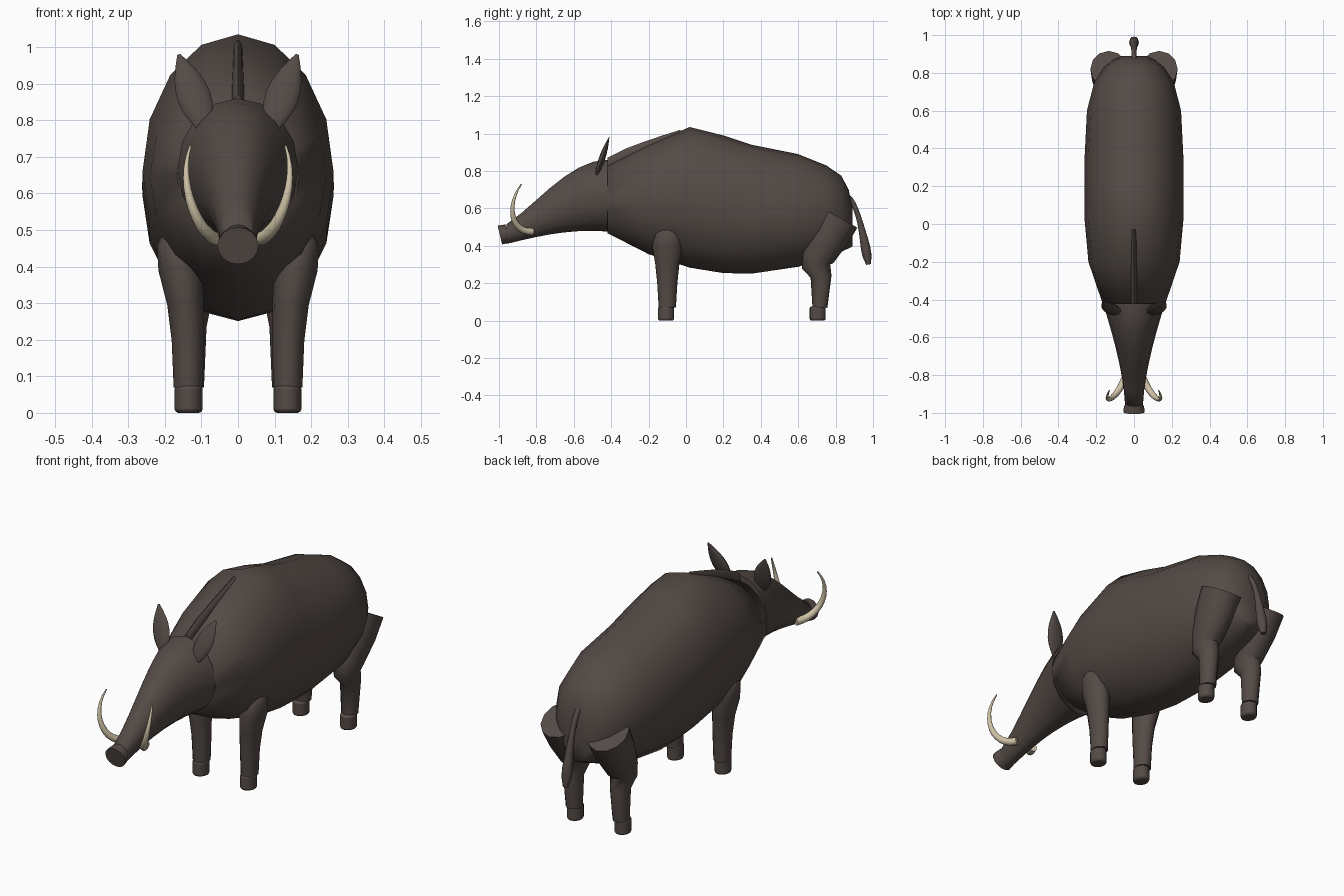
import bpy, bmesh, math
from mathutils import Vector
from mathutils.geometry import interpolate_bezier

startup_cube = bpy.data.objects.get("Cube")
if startup_cube:
    bpy.data.objects.remove(startup_cube, do_unlink=True)


def material(name, red, green, blue):
    mat = bpy.data.materials.new(name)
    mat.use_nodes = True
    colour = (red, green, blue, 1)
    mat.diffuse_color = colour
    mat.node_tree.nodes["Principled BSDF"].inputs["Base Color"].default_value = colour
    return mat


hide = material("dark brown hide", .088, .069, .061)
ivory = material("ivory", .62, .54, .38)


def fractions(steps):
    return [step / steps for step in range(steps + 1)]


def smooth(obj, angle):
    bpy.ops.object.select_all(action="DESELECT")
    obj.select_set(True)
    bpy.context.view_layer.objects.active = obj
    bpy.ops.object.shade_smooth_by_angle(angle=math.radians(angle))


def loft(name, rings, mat, sides, angle):
    """Skin a list of (centre, across, along) elliptical rings and cap both ends."""
    bm = bmesh.new()
    loops = []
    for centre, across, along in rings:
        turns = [math.tau * side / sides for side in range(sides)]
        loops.append([bm.verts.new(centre + across * math.cos(turn) + along * math.sin(turn))
                      for turn in turns])
    for lower, upper in zip(loops, loops[1:]):
        for side in range(sides):
            previous = side - 1
            bm.faces.new((lower[previous], lower[side], upper[side], upper[previous]))
    bm.faces.new(loops[0])
    bm.faces.new(loops[-1])
    bmesh.ops.recalc_face_normals(bm, faces=bm.faces)
    mesh = bpy.data.meshes.new(name)
    bm.to_mesh(mesh)
    bm.free()
    mesh.materials.append(mat)
    obj = bpy.data.objects.new(name, mesh)
    bpy.context.collection.objects.link(obj)
    smooth(obj, angle)


def trunk(name, stations, sides=16):
    """Upright rings along y, each given as (y, bottom, top, half width)."""
    rings = []
    for y, bottom, top, width in stations:
        centre = Vector((0, y, (bottom + top) / 2))
        rings.append((centre, Vector((width, 0, 0)), Vector((0, 0, (top - bottom) / 2))))
    loft(name, rings, hide, sides, angle=70)


def limb(name, path, widths, depths, mat=hide, mirror=1, sides=12, angle=65):
    """Rings square to a path, with a half width and a half depth at each point."""
    points = [Vector((x * mirror, y, z)) for x, y, z in path]
    last = len(points) - 1
    rings = []
    for index, point in enumerate(points):
        ahead, behind = points[min(index + 1, last)], points[max(index - 1, 0)]
        tangent = (ahead - behind).normalized()
        sideways = Vector((1, 0, 0))
        sideways = (sideways - tangent * tangent.x).normalized()
        rings.append((point, sideways * widths[index], tangent.cross(sideways) * depths[index]))
    loft(name, rings, mat, sides, angle)


def bezier(start, start_handle, end_handle, end, steps):
    corners = [Vector(corner) for corner in (start, start_handle, end_handle, end)]
    return interpolate_bezier(*corners, steps + 1)


# Body: widest behind the shoulder, with a curved belly under the back line
def body_station(y, top):
    reach = y - .1
    if reach < 0:
        taper = (-reach / .64) ** 2.5
    else:
        taper = (reach / .8) ** 5
    belly = .25 + .42 * (y - .3) ** 2
    return y, belly, top, .262 * math.sqrt(1 - taper)


back_line = ((-.42, .83), (-.2, .94), (.02, 1.035), (.2, .99), (.35, .94),
             (.6, .89), (.75, .83), (.83, .775), (.87, .7), (.89, .6))
trunk("body", [body_station(y, top) for y, top in back_line])


# Head: a long wedge swelling from muzzle to neck
def head_station(t):
    jaw = .41 + .07 * math.sin(.6 * math.pi * t)
    brow = .515 + .345 * math.sin(math.pi / 2 * t ** 1.15)
    return .54 * t - .96, jaw, brow, .047 + .118 * t ** 1.5


trunk("head", [head_station(t) for t in fractions(7)])

# Flat flaring nose
limb("snout", [(0, -.95, .47), (0, -.97, .463), (0, -.995, .457)],
     widths=(.045, .054, .056), depths=(.047, .05, .052), sides=16, angle=50)


# Bristle ridge along the neck
def mane_station(t):
    crest = .87 + .15 * t ** .8
    return .39 * t - .42, crest - .08, crest, .016


trunk("mane", [mane_station(t) for t in fractions(4)], sides=8)

# Tail with a swollen tuft
tail_radii = [.013 + .013 * math.sin(math.pi * t ** 4) for t in fractions(10)]
limb("tail", bezier((0, .865, .665), (0, .92, .62), (0, .95, .45), (0, .976, .3), 10),
     tail_radii, tail_radii)


def hoof(name, x, y):
    bpy.ops.mesh.primitive_cylinder_add(vertices=16, radius=1, depth=2, location=(x, y, .038),
                                        scale=(.038, .043, .038))
    obj = bpy.context.object
    obj.name = name
    bpy.ops.object.transform_apply(location=False, rotation=False, scale=True)
    obj.data.materials.append(hide)
    smooth(obj, angle=50)
    bevel = obj.modifiers.new("rounded rims", "BEVEL")
    bevel.width = .01
    bevel.segments = 2


for side, mirror in (("left", 1), ("right", -1)):
    # Leaf-shaped ear, thin from front to back
    base, tip = Vector((.09, -.478, .78)), Vector((.162, -.411, .98))
    ear_widths = [.046 * math.sin(math.pi * (.15 + .82 * t)) for t in fractions(7)]
    limb(side + "_ear", [base.lerp(tip, t) for t in fractions(7)], ear_widths,
         [width * .37 for width in ear_widths], mirror=mirror)

    # Curled tusk, tapering to a point
    tusk_radii = [.003 + .016 * (1 - t ** 1.5) for t in fractions(12)]
    tusk_path = bezier((.05, -.82, .475), (.1, -.94, .47), (.17, -.96, .62), (.13, -.88, .73), 12)
    limb(side + "_tusk", tusk_path, tusk_radii, tusk_radii, mat=ivory, mirror=mirror)

    # Front leg, leaning outward into a rounded shoulder
    heights = (.07, .2, .3, .4, .47, .5)
    leg_widths = (.04, .044, .05, .06, .047, .02)
    rises = [(z - heights[0]) / (heights[-1] - heights[0]) for z in heights]
    limb(side + "_front_leg",
         [(.136 + .05 * rise ** 3, -.1, z) for rise, z in zip(rises, heights)], leg_widths,
         [width * (1.15 + rise / 4) for width, rise in zip(leg_widths, rises)], mirror=mirror)

    # Hind leg with a broad haunch, knee and hock
    bends = ((.82, .55), (.765, .45), (.705, .34), (.695, .29), (.722, .235), (.716, .07))
    limb(side + "_hind_leg", [(.133, y, z) for y, z in bends],
         widths=(.098, .09, .068, .058, .047, .04),
         depths=(.11, .105, .088, .077, .056, .04), mirror=mirror)

    hoof(side + "_front_hoof", .135 * mirror, -.107)
    hoof(side + "_hind_hoof", .135 * mirror, .704)
